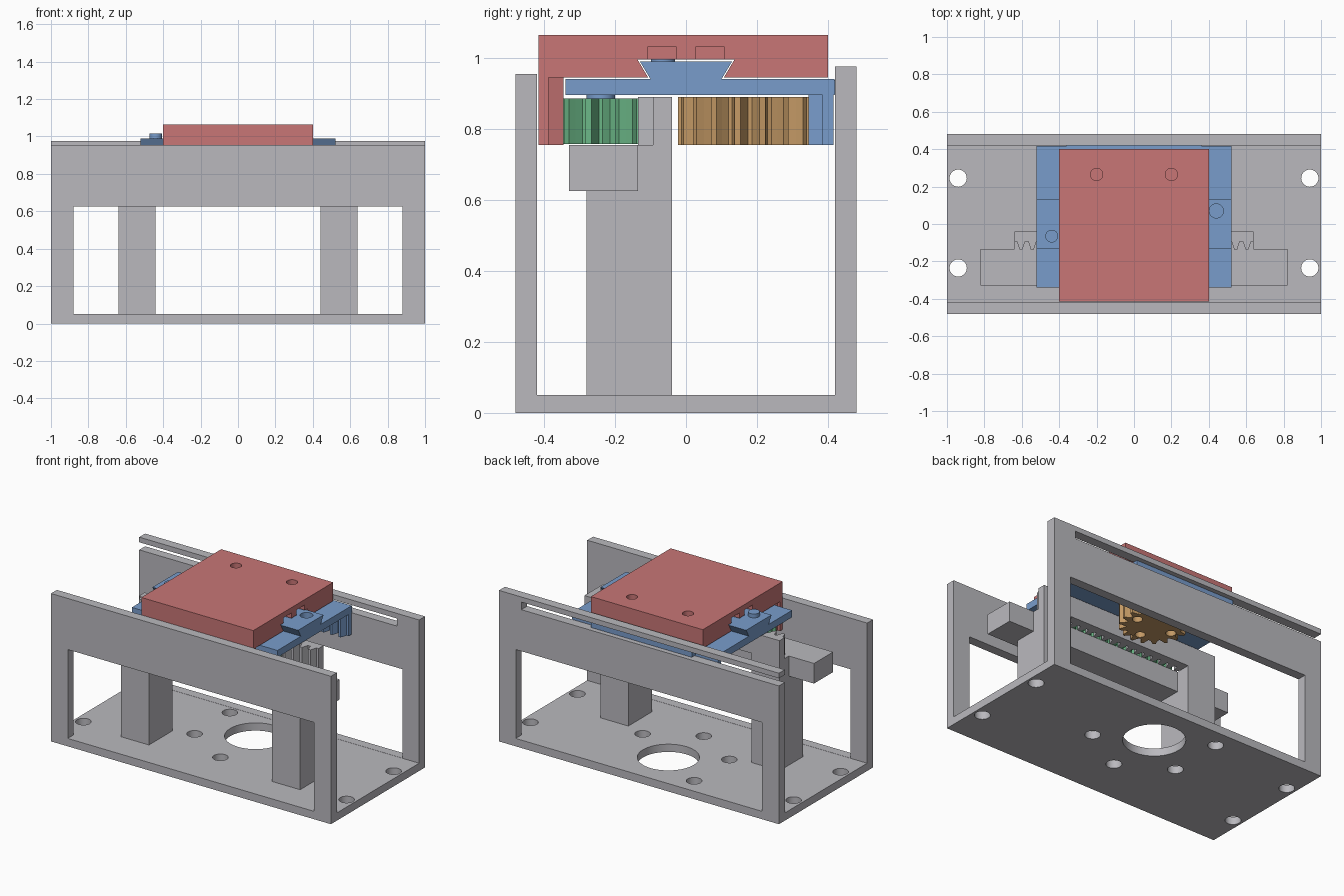
import bpy, bmesh, math
from mathutils import Vector

if "Cube" in bpy.data.objects:
    bpy.data.objects.remove(bpy.data.objects["Cube"])


def material(name, rgb):
    m = bpy.data.materials.new(name)
    m.diffuse_color = (*rgb, 1)
    m.use_nodes = True
    m.node_tree.nodes["Principled BSDF"].inputs["Base Color"].default_value = m.diffuse_color
    return m


GREY = material("grey", (0.49, 0.485, 0.515))
RED = material("red", (0.58, 0.18, 0.18))
BLUE = material("blue", (0.19, 0.335, 0.60))
GREEN = material("green", (0.147, 0.47, 0.24))
TAN = material("tan", (0.55, 0.32, 0.13))


def prism(name, pts, lo, hi, mat, axis="z"):
    """Extrude a 2D outline: (x, y) along z, or (y, z) along x."""
    bm = bmesh.new()
    place = (lambda a, b, c: (a, b, c)) if axis == "z" else (lambda a, b, c: (c, a, b))
    face = bm.faces.new([bm.verts.new(place(a, b, lo)) for a, b in pts])
    out = bmesh.ops.extrude_face_region(bm, geom=[face])
    move = Vector((0, 0, hi - lo)) if axis == "z" else Vector((hi - lo, 0, 0))
    verts = [g for g in out["geom"] if isinstance(g, bmesh.types.BMVert)]
    bmesh.ops.translate(bm, verts=verts, vec=move)
    bmesh.ops.recalc_face_normals(bm, faces=bm.faces)
    me = bpy.data.meshes.new(name)
    bm.to_mesh(me)
    bm.free()
    if mat:
        me.materials.append(mat)
    ob = bpy.data.objects.new(name, me)
    bpy.context.collection.objects.link(ob)
    return ob


def box(name, x0, x1, y0, y1, z0, z1, mat=None):
    return prism(name, [(x0, y0), (x1, y0), (x1, y1), (x0, y1)], z0, z1, mat)


def disc(name, x, y, r, z0, z1, mat=None, n=32):
    ring = [(x + r * math.cos(2 * math.pi * i / n), y + r * math.sin(2 * math.pi * i / n)) for i in range(n)]
    ob = prism(name, ring, z0, z1, mat)
    for p in ob.data.polygons:
        p.use_smooth = abs(p.normal.z) < 0.5
    return ob


def cut(target, cutters):
    for c in cutters:
        mod = target.modifiers.new("cut", "BOOLEAN")
        mod.operation = "DIFFERENCE"
        mod.solver = "EXACT"
        mod.object = c
        c.hide_render = True
        c.hide_viewport = True


def rack(name, x0, x1, back, root, tip, z0, z1, mat, pitch=0.0604):
    """Toothed bar; teeth point from root towards tip along y."""
    n = int((x1 - x0) / pitch)
    start = (x0 + x1 - n * pitch) / 2
    pts = [(x0, back), (x0, root)]
    for i in range(n):
        for f, y in ((0.14, root), (0.36, tip), (0.64, tip), (0.86, root)):
            pts.append((start + (i + f) * pitch, y))
    pts += [(x1, root), (x1, back)]
    return prism(name, pts, z0, z1, mat)


def gear(name, x, y, root, tip, teeth, z0, z1, mat):
    pts = []
    for i in range(teeth):
        for f, r in ((0.10, root), (0.27, (root + tip) / 2), (0.38, tip),
                     (0.62, tip), (0.73, (root + tip) / 2), (0.90, root)):
            a = 2 * math.pi * (i + f) / teeth
            pts.append((x + r * math.cos(a), y + r * math.sin(a)))
    return prism(name, pts, z0, z1, mat)


# Frame: base plate with front and back walls
frame = prism("frame", [(-0.48, 0), (0.48, 0), (0.48, 0.975), (0.42, 0.975), (0.42, 0.05),
                        (-0.42, 0.05), (-0.42, 0.955), (-0.48, 0.955)], -1, 1, GREY, "x")
cutters = [box("front_window_cutter", -0.88, 0.88, -0.6, -0.41, 0.051, 0.625),
           box("back_window_cutter", -0.88, 0.88, 0.41, 0.6, 0.051, 0.625),
           box("guide_slot_cutter", -1.1, 0.84, 0.41, 0.6, 0.893, 0.942),
           disc("motor_hole_cutter", 0, 0.18, 0.182, -0.1, 0.2, n=48)]
small_holes = [(sx * 0.94, y) for sx in (-1, 1) for y in (-0.235, 0.245)]
small_holes += [(0.31, 0), (-0.31, 0), (0, -0.18), (-0.31, 0.36)]
cutters += [disc("bolt_hole_cutter", x, y, 0.046, -0.1, 0.2) for x, y in small_holes]
cut(frame, cutters)

# Fixed support: two posts, a beam and the fixed rack
for side, s in (("left", -1), ("right", 1)):
    a, b = sorted((s * 0.44, s * 0.64))
    prism(side + "_post", [(-0.28, 0.05), (-0.04, 0.05), (-0.04, 0.755), (-0.135, 0.755),
                           (-0.135, 0.625), (-0.28, 0.625)], a, b, GREY, "x")
box("support_beam", -0.82, 0.82, -0.33, -0.135, 0.625, 0.755, GREY)
rack("fixed_rack", -0.64, 0.64, -0.04, -0.093, -0.135, 0.755, 0.89, GREY)

# Middle carriage: plate with dovetail rail, guide tongue and driven rack
prism("middle_carriage", [(-0.34, 0.895), (0.418, 0.895), (0.418, 0.94), (0.10, 0.94),
                          (0.13, 0.99), (-0.13, 0.99), (-0.10, 0.94), (-0.34, 0.94)],
      -0.52, 0.52, BLUE, "x")
cut(bpy.data.objects["middle_carriage"], [disc("pin_hole_cutter", 0.44, 0.07, 0.038, 0.95, 1.1)])
box("guide_tongue", -0.36, 0.36, 0.41, 0.455, 0.897, 0.938, BLUE)
rack("carriage_rack", -0.52, 0.52, 0.415, 0.385, 0.345, 0.755, 0.895, BLUE)
disc("stop_pin", -0.44, -0.065, 0.034, 0.98, 1.015, BLUE)

# Top carriage: table with dovetail groove and hanging rack
table = prism("top_table", [(-0.415, 0.945), (-0.107, 0.945), (-0.137, 0.996), (0.137, 0.996),
                            (0.107, 0.945), (0.40, 0.945), (0.40, 1.065), (-0.415, 1.065)],
              -0.4, 0.4, RED, "x")
cutters = [disc("table_hole_cutter", x, 0.265, 0.033, 1.0, 1.2) for x in (-0.2, 0.2)]
for y in (-0.068, 0.068):
    for s in (-1, 1):
        a, b = sorted((s * 0.12, s * 0.5))
        cutters.append(box("stop_groove_cutter", a, b, y - 0.041, y + 0.041, 0.97, 1.03))
cut(table, cutters)
rack("table_rack", -0.4, 0.4, -0.415, -0.387, -0.345, 0.755, 0.945, RED)

# Drive gear and pinions
drive = gear("drive_gear", 0, 0.18, 0.162, 0.203, 18, 0.755, 0.89, TAN)
cut(drive, [disc("gear_hole_cutter", 0.125 * math.cos(k * math.pi / 2), 0.18 + 0.125 * math.sin(k * math.pi / 2),
                 0.03, 0.7, 0.95, n=24) for k in range(4)])
for i, x in enumerate((-0.302, 0, 0.302)):
    gear("pinion_%d" % (i + 1), x, -0.24, 0.102, 0.144, 13, 0.757, 0.885, GREEN)
    disc("pinion_axle_%d" % (i + 1), x, -0.24, 0.04, 0.88, 0.9, BLUE)
